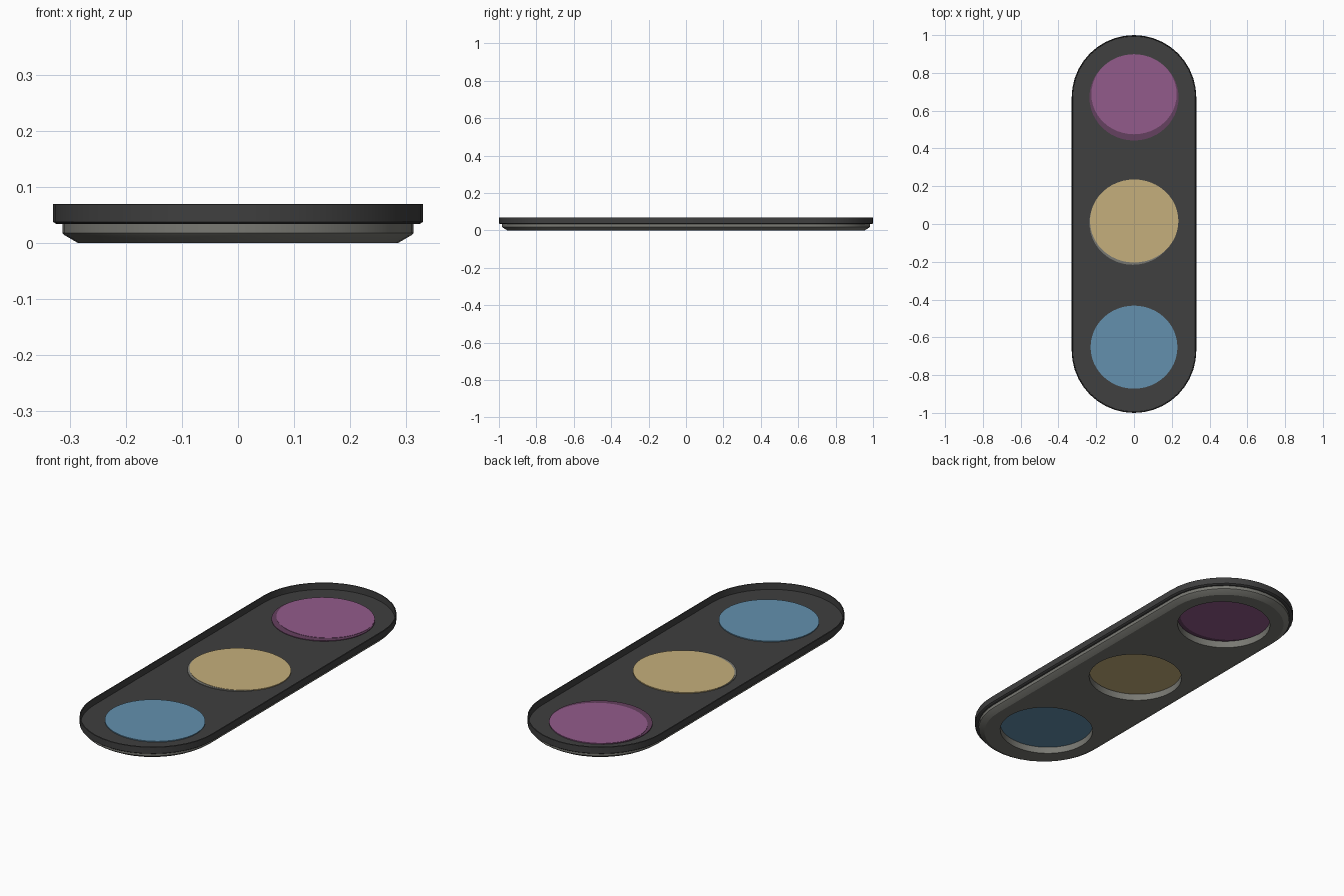
import bpy, bmesh, math

if "Cube" in bpy.data.objects:
    bpy.data.objects.remove(bpy.data.objects["Cube"])


def material(name, rgb):
    m = bpy.data.materials.new(name)
    m.diffuse_color = (*rgb, 1)
    m.use_nodes = True
    m.node_tree.nodes["Principled BSDF"].inputs["Base Color"].default_value = m.diffuse_color
    return m


BLACK = material("charcoal", (0.05, 0.05, 0.05))
GREY = material("warm_grey", (0.19, 0.19, 0.17))
PINK = material("pink_lens", (0.29, 0.105, 0.26))
PLUM = material("dark_pink", (0.13, 0.052, 0.115))
YELLOW = material("yellow_lens", (0.56, 0.43, 0.20))
BLUE = material("blue_lens", (0.125, 0.28, 0.42))

END_Y = 0.67      # centre of the rounded ends
SEG = 20          # segments per half circle


def finish(bm, name, mat):
    bmesh.ops.recalc_face_normals(bm, faces=bm.faces)
    me = bpy.data.meshes.new(name)
    bm.to_mesh(me)
    bm.free()
    ob = bpy.data.objects.new(name, me)
    bpy.context.collection.objects.link(ob)
    if mat:
        me.materials.append(mat)
    return ob


def pill(name, profile, mat):
    """Stack pill-shaped rings (radius, z) into a closed solid."""
    bm = bmesh.new()
    rings = []
    for r, z in profile:
        ring = []
        for side in (1, -1):
            for i in range(SEG + 1):
                a = math.pi * i / SEG + (0 if side > 0 else math.pi)
                ring.append(bm.verts.new((r * math.cos(a), side * END_Y + r * math.sin(a), z)))
        rings.append(ring)
    n = len(rings[0])
    for a, b in zip(rings, rings[1:]):
        for i in range(n):
            j = (i + 1) % n
            bm.faces.new((a[i], a[j], b[j], b[i]))
    bm.faces.new(rings[0])
    bm.faces.new(rings[-1])
    return finish(bm, name, mat)


def disc(name, x, y, rx, ry, z0, z1, mat=None):
    """Flat elliptical plate."""
    bm = bmesh.new()
    bmesh.ops.create_cone(bm, cap_ends=True, segments=48, radius1=1, radius2=1, depth=1)
    for v in bm.verts:
        v.co = (x + v.co.x * rx, y + v.co.y * ry, z0 + (v.co.z + 0.5) * (z1 - z0))
    return finish(bm, name, mat)


# Lower housing with chamfered underside, and the shallow upper tray
housing = pill("lower_housing", [(0.285, 0), (0.309, 0.014), (0.313, 0.018), (0.313, 0.0345)], GREY)
tray = pill("upper_tray", [(0.324, 0.034), (0.33, 0.038), (0.33, 0.069), (0.329, 0.07),
                           (0.325, 0.07), (0.324, 0.038)], BLACK)

# Three round openings through both bodies
cutters = [disc("hole_cutter", 0, y, 0.224, 0.217, -0.1, 0.2) for y in (0.668, 0.01, -0.652)]
for ob in (housing, tray):
    for c in cutters:
        mod = ob.modifiers.new("hole", 'BOOLEAN')
        mod.object = c
        mod.solver = 'EXACT'
    bpy.context.view_layer.objects.active = ob
    for mod in list(ob.modifiers):
        bpy.ops.object.modifier_apply(modifier=mod.name)
    bpy.ops.object.select_all(action='DESELECT')
    ob.select_set(True)
    bpy.ops.object.shade_smooth_by_angle(angle=math.radians(25))
for c in cutters:
    bpy.data.objects.remove(c)

# Lenses, two of them with an offset backing that shows as a crescent
disc("pink_lens_backing", 0, 0.670, 0.236, 0.228, 0.035, 0.041, PLUM)
disc("pink_lens", 0, 0.687, 0.226, 0.212, 0.0335, 0.0425, PINK)
disc("yellow_lens_backing", -0.006, 0.006, 0.230, 0.222, 0.035, 0.041, GREY)
disc("yellow_lens", 0.001, 0.016, 0.234, 0.220, 0.0335, 0.0425, YELLOW)
disc("blue_lens", 0, -0.652, 0.230, 0.220, 0.0335, 0.0425, BLUE)
